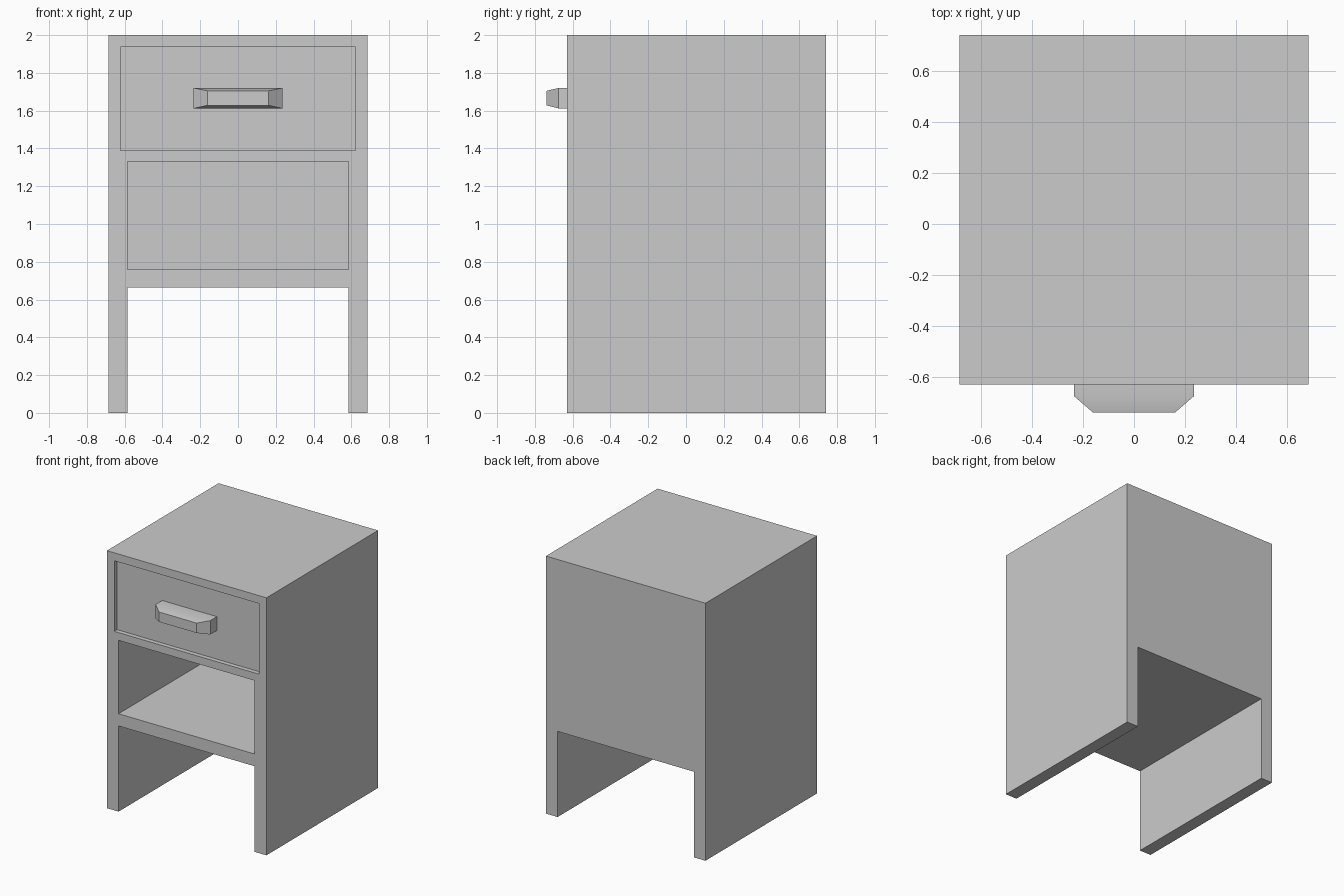
import bpy, bmesh

if "Cube" in bpy.data.objects:
    bpy.data.objects.remove(bpy.data.objects["Cube"])

FRONT, BACK = -0.63, 0.74
HALF_W, HEIGHT = 0.685, 2.0
RECESS = 0.035          # how far the drawer face sits back


def loft(name, sections):
    """Closed solid through rectangles (y, half_width, z_low, z_high)."""
    bm = bmesh.new()
    rings = [[bm.verts.new(p) for p in
              ((-w, y, lo), (w, y, lo), (w, y, hi), (-w, y, hi))]
             for y, w, lo, hi in sections]
    bm.faces.new(rings[0])
    bm.faces.new(rings[-1][::-1])
    for a, b in zip(rings, rings[1:]):
        for i in range(4):
            j = (i + 1) % 4
            bm.faces.new((a[i], b[i], b[j], a[j]))
    bmesh.ops.recalc_face_normals(bm, faces=bm.faces)
    mesh = bpy.data.meshes.new(name)
    bm.to_mesh(mesh)
    bm.free()
    obj = bpy.data.objects.new(name, mesh)
    bpy.context.collection.objects.link(obj)
    return obj


def box(name, y0, y1, half_w, z0, z1):
    return loft(name, [(y0, half_w, z0, z1), (y1, half_w, z0, z1)])


def cut(target, cutter):
    mod = target.modifiers.new(cutter.name, 'BOOLEAN')
    mod.operation = 'DIFFERENCE'
    mod.solver = 'EXACT'
    mod.object = cutter
    bpy.context.view_layer.objects.active = target
    bpy.ops.object.modifier_apply(modifier=mod.name)
    bpy.data.objects.remove(cutter)


# Cabinet body with leg gap, open shelf and drawer recess
cabinet = box("cabinet_body", FRONT, BACK, HALF_W, 0, HEIGHT)
cut(cabinet, box("leg_gap", FRONT - 0.2, BACK + 0.2, 0.585, -0.2, 0.665))
cut(cabinet, box("shelf_opening", FRONT - 0.2, BACK - 0.1, 0.585, 0.76, 1.33))
cut(cabinet, box("drawer_recess", FRONT - 0.2, FRONT + RECESS, 0.622, 1.39, 1.938))

# Drawer handle, tapered towards the front
handle = loft("drawer_handle", [
    (-0.738, 0.162, 1.628, 1.705),
    (-0.675, 0.235, 1.612, 1.72),
    (FRONT + RECESS, 0.235, 1.612, 1.72),
])
bpy.ops.object.select_all(action='DESELECT')
handle.select_set(True)
bpy.context.view_layer.objects.active = handle
bpy.ops.object.shade_smooth_by_angle()
